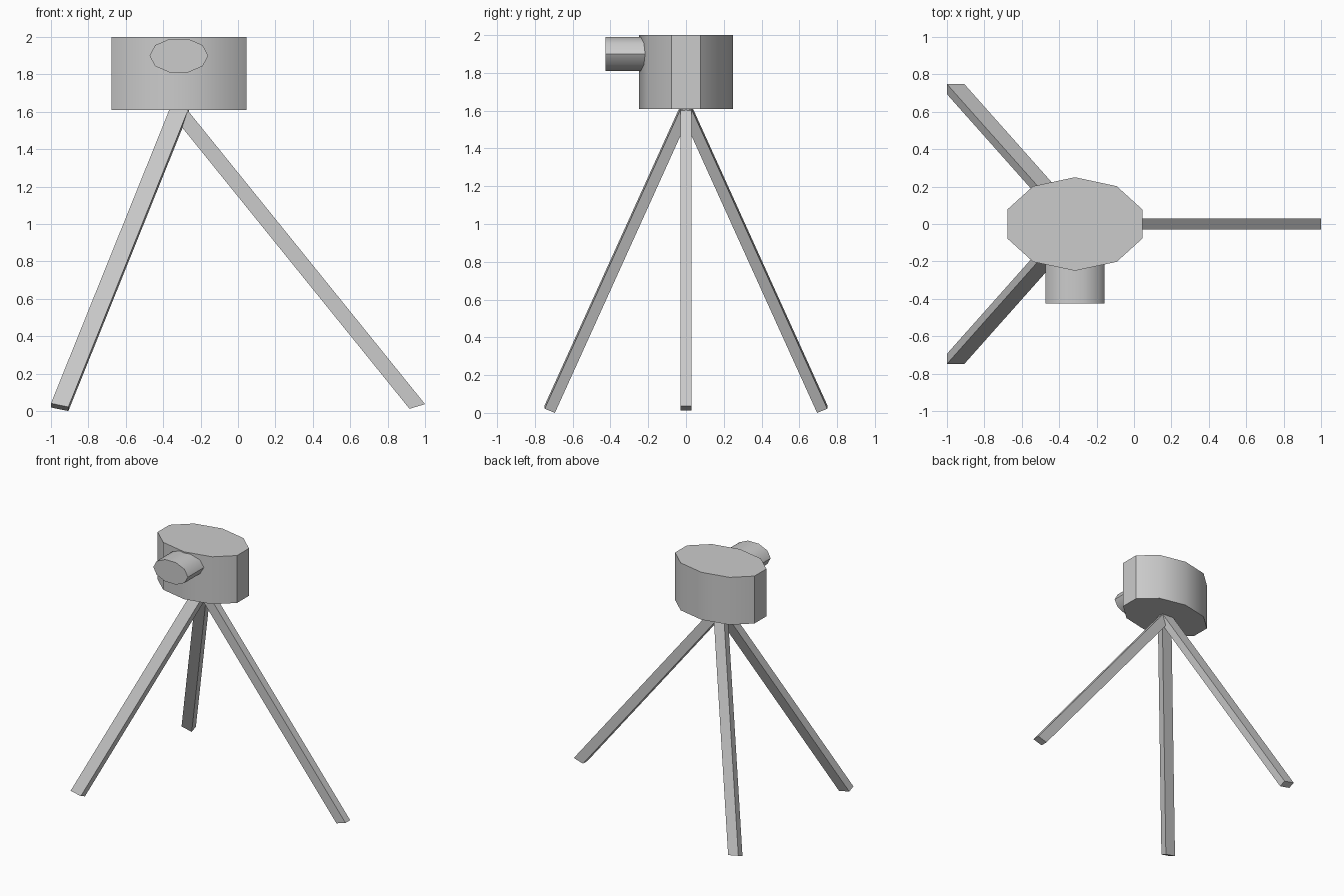
import bpy, bmesh
from math import sin, cos, tau
from mathutils import Vector

if "Cube" in bpy.data.objects:
    bpy.data.objects.remove(bpy.data.objects["Cube"])

CX = -0.316  # shared axis of head, lens and leg apex


def make_object(name, rings):
    """Join two matching end rings into a closed prism."""
    bm = bmesh.new()
    a, b = [[bm.verts.new(p) for p in ring] for ring in rings]
    n = len(a)
    bm.faces.new(a)
    bm.faces.new(b)
    for i in range(n):
        j = (i + 1) % n
        bm.faces.new((a[i], a[j], b[j], b[i]))
    bmesh.ops.recalc_face_normals(bm, faces=bm.faces)
    mesh = bpy.data.meshes.new(name)
    bm.to_mesh(mesh)
    bm.free()
    obj = bpy.data.objects.new(name, mesh)
    bpy.context.collection.objects.link(obj)
    return obj


def decagon(rx, ry, start=0.0):
    return [(rx * cos(tau * i / 10 + start), ry * sin(tau * i / 10 + start))
            for i in range(10)]


def smooth(obj):
    bpy.ops.object.select_all(action='DESELECT')
    obj.select_set(True)
    bpy.context.view_layer.objects.active = obj
    bpy.ops.object.shade_smooth_by_angle(angle=0.7)


def leg(name, foot, rise):
    """Sweep the foot outline along the slant of the leg into the head."""
    foot = [Vector(p) for p in foot]
    make_object(name, (foot, [p + Vector(rise) for p in foot]))


# Ten-sided head, stretched sideways
outline = decagon(0.38, 0.25, tau / 4)
smooth(make_object("head", [[(CX + x, y, z) for x, y in outline] for z in (1.61, 2.0)]))

# Ten-sided lens sticking out of the front
outline = decagon(0.157, 0.095)
smooth(make_object("lens", [[(CX + x, y, 1.9 + z) for x, z in outline] for y in (-0.425, -0.19)]))

# Right leg
leg("right_leg",
    [(1, -0.03, 0.037), (1, 0.03, 0.037), (0.917, 0.03, 0.012), (0.917, -0.03, 0.012)],
    (-1.285, 0, 1.59))

# Mirrored front and back legs on the left
for name, s in (("front_left_leg", -1), ("back_left_leg", 1)):
    leg(name,
        [(-1, s * 0.748, 0.041), (-0.907, s * 0.748, 0.022),
         (-0.907, s * 0.694, 0.0), (-1, s * 0.694, 0.019)],
        (0.645, -s * 0.725, 1.6))
